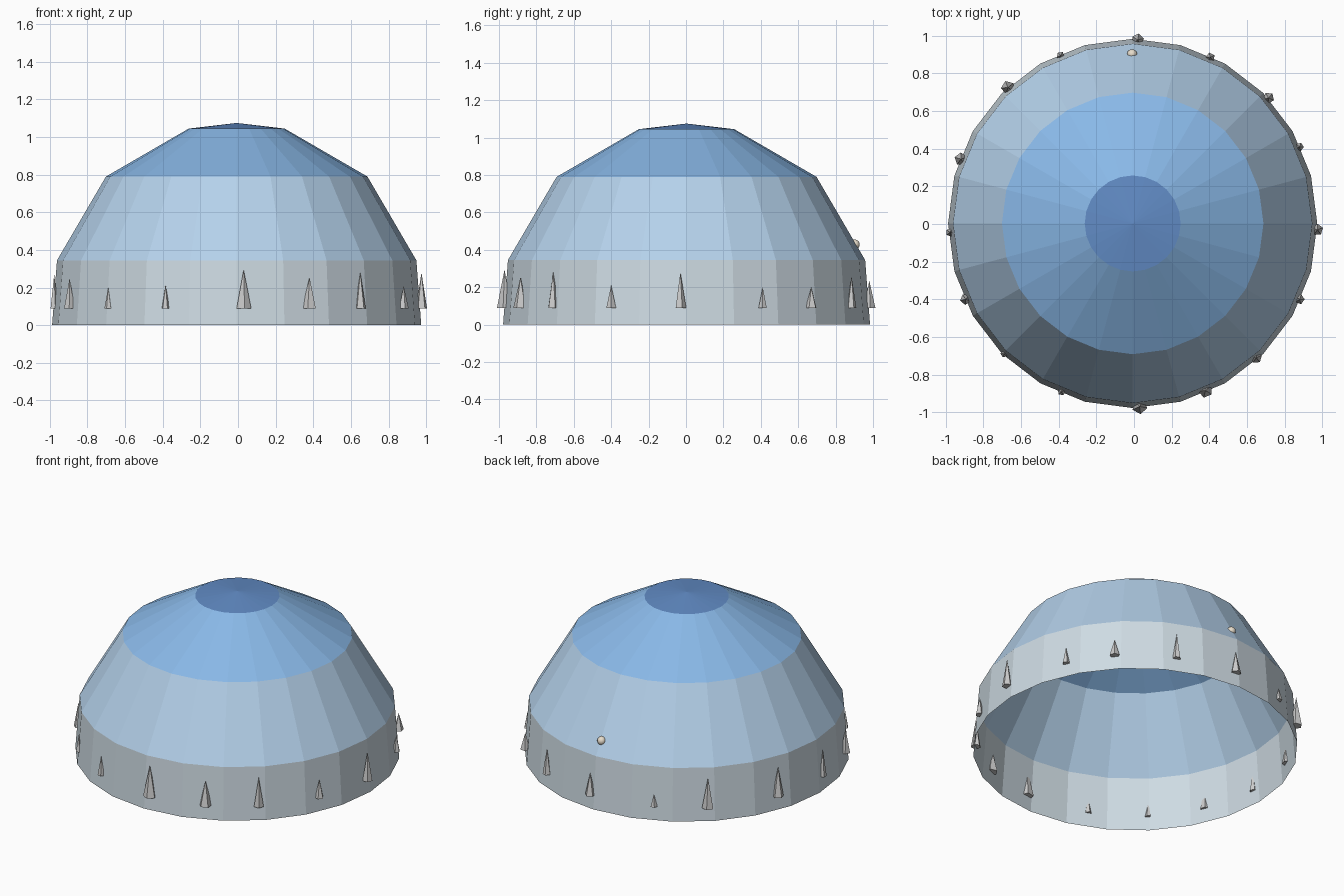
import bpy, bmesh, math
from mathutils import Matrix, Vector

if "Cube" in bpy.data.objects:
    bpy.data.objects.remove(bpy.data.objects["Cube"])

SEGMENTS = 24
CENTRE = Vector((-0.007, 0.003, 0))


def material(name, rgb):
    mat = bpy.data.materials.new(name)
    mat.diffuse_color = (*rgb, 1)
    mat.use_nodes = True
    mat.node_tree.nodes["Principled BSDF"].inputs["Base Color"].default_value = mat.diffuse_color
    return mat


def finish(name, bm, mats=()):
    mesh = bpy.data.meshes.new(name)
    bm.to_mesh(mesh)
    bm.free()
    for m in mats:
        mesh.materials.append(m)
    obj = bpy.data.objects.new(name, mesh)
    bpy.context.collection.objects.link(obj)
    return obj


# Open single-walled sky dome: stacked rings, one colour per band
rings = [(0.981, 0.0), (0.955, 0.345), (0.695, 0.79), (0.255, 1.045)]
bands = [material("horizon_haze", (0.62, 0.71, 0.77)),
         material("low_sky", (0.46, 0.64, 0.83)),
         material("mid_sky", (0.25, 0.48, 0.80)),
         material("zenith_blue", (0.12, 0.26, 0.56))]
bm = bmesh.new()
loops = []
for r, z in rings:
    loops.append([bm.verts.new((CENTRE.x + r * math.cos(a), CENTRE.y + r * math.sin(a), z))
                  for a in (math.tau * i / SEGMENTS for i in range(SEGMENTS))])
apex = bm.verts.new((CENTRE.x, CENTRE.y, 1.075))
for i in range(SEGMENTS):
    j = (i + 1) % SEGMENTS
    for k in range(len(loops) - 1):
        lo, hi = loops[k], loops[k + 1]
        bm.faces.new((lo[i], lo[j], hi[j], hi[i])).material_index = k
    bm.faces.new((loops[-1][i], loops[-1][j], apex)).material_index = 3
finish("sky_dome", bm, bands)

# Distant peaks around the horizon: x, y, height, base radius
peaks = [
    (0.975, -0.03, 0.19, 0.031), (0.88, 0.41, 0.11, 0.023),
    (0.715, 0.67, 0.11, 0.031), (0.405, 0.885, 0.17, 0.026),
    (0.02, 0.98, 0.145, 0.033), (-0.39, 0.895, 0.08, 0.022),
    (-0.67, 0.725, 0.20, 0.037), (-0.92, 0.345, 0.195, 0.035),
    (-0.977, -0.045, 0.18, 0.023), (-0.895, -0.40, 0.16, 0.03),
    (-0.69, -0.69, 0.11, 0.02), (-0.385, -0.89, 0.125, 0.022),
    (0.03, -0.97, 0.205, 0.041), (0.38, -0.885, 0.165, 0.039),
    (0.65, -0.71, 0.19, 0.031), (0.88, -0.40, 0.12, 0.027),
]
bm = bmesh.new()
for n, (x, y, h, r) in enumerate(peaks):
    place = Matrix.Translation((x, y, 0.09 + h / 2)) @ Matrix.Rotation(n * 0.9, 4, 'Z')
    bmesh.ops.create_cone(bm, cap_ends=True, segments=5, radius1=r, radius2=0,
                          depth=h, matrix=place)
finish("horizon_peaks", bm)

# Small pale moon half sunk into the rear of the dome
bm = bmesh.new()
bmesh.ops.create_uvsphere(bm, u_segments=12, v_segments=8, radius=0.027,
                          matrix=Matrix.Translation((-0.01, 0.902, 0.428)))
for f in bm.faces:
    f.smooth = True
finish("moon", bm, [material("moon_cream", (0.80, 0.72, 0.60))])
